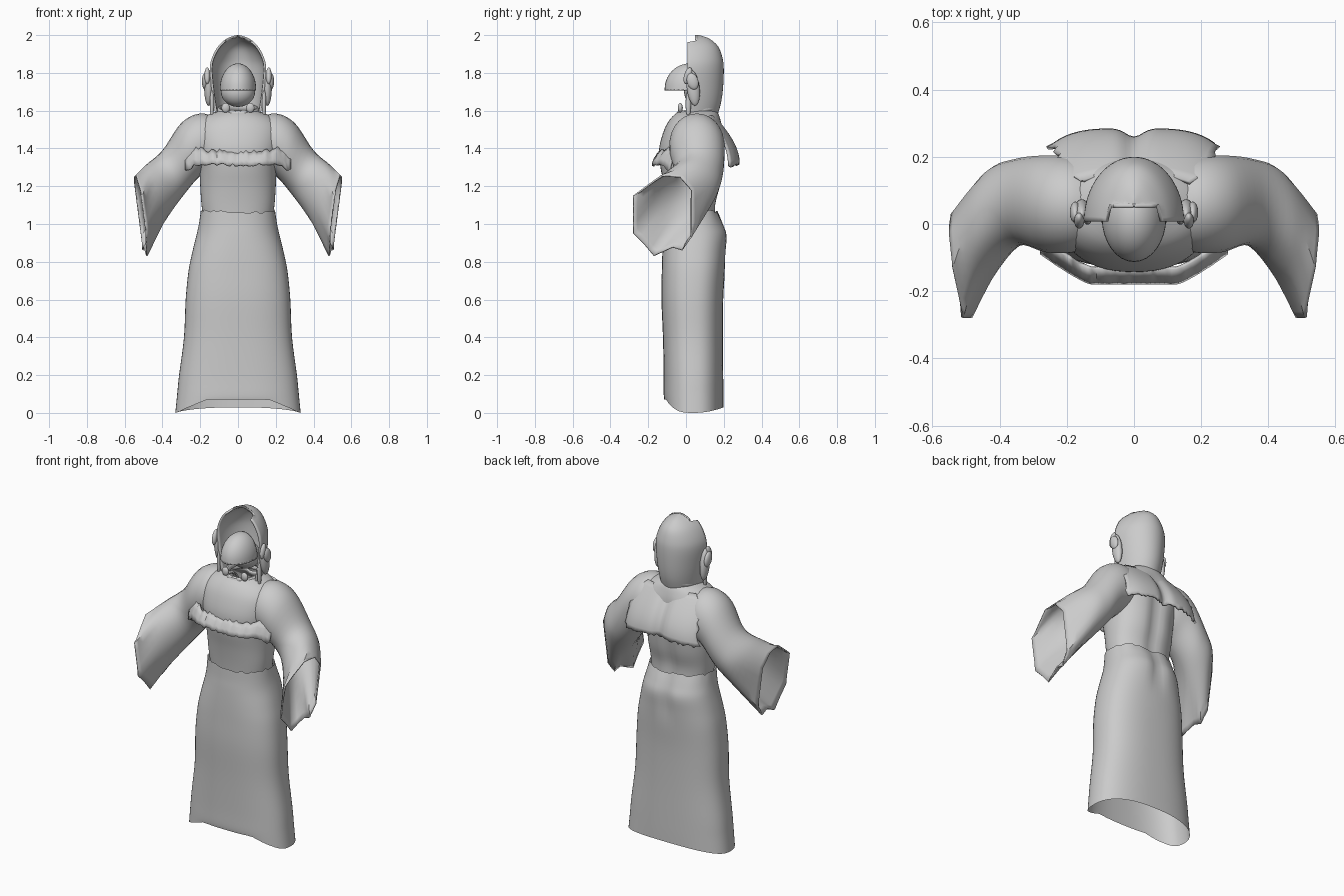
import bpy, bmesh, math, random
from mathutils import Vector, Matrix

if "Cube" in bpy.data.objects:
    bpy.data.objects.remove(bpy.data.objects["Cube"])

random.seed(4)
grey = bpy.data.materials.new("cloth grey")
grey.diffuse_color = (0.6, 0.6, 0.6, 1)
grey.use_nodes = True
grey.node_tree.nodes["Principled BSDF"].inputs["Base Color"].default_value = grey.diffuse_color


def finish(name, bm, thick=0, angle=45, offset=-1):
    bmesh.ops.recalc_face_normals(bm, faces=bm.faces)
    me = bpy.data.meshes.new(name)
    bm.to_mesh(me)
    bm.free()
    me.materials.append(grey)
    ob = bpy.data.objects.new(name, me)
    bpy.context.collection.objects.link(ob)
    bpy.ops.object.select_all(action='DESELECT')
    ob.select_set(True)
    bpy.context.view_layer.objects.active = ob
    bpy.ops.object.shade_smooth_by_angle(angle=math.radians(angle))
    if thick:
        m = ob.modifiers.new("thickness", 'SOLIDIFY')
        m.thickness, m.offset = thick, offset
    return ob


def sheet(name, rows, closed=False, **kw):
    """Skin a list of equal rows of points."""
    bm = bmesh.new()
    vs = [[bm.verts.new(p) for p in r] for r in rows]
    n = len(rows[0])
    for a, b in zip(vs, vs[1:]):
        for i in range(n if closed else n - 1):
            j = (i + 1) % n
            bm.faces.new((a[i], a[j], b[j], b[i]))
    bmesh.ops.remove_doubles(bm, verts=bm.verts, dist=0.0002)
    return finish(name, bm, **kw)


def smooth(rows, sub=4):
    """Catmull-Rom in-betweens for rows (or tuples) of numbers."""
    rows = [[Vector(p) for p in r] for r in rows]
    out = []
    for k in range(len(rows) - 1):
        q = [rows[max(0, min(len(rows) - 1, k + d))] for d in (-1, 0, 1, 2)]
        for s in range(sub):
            t = s / sub
            out.append([0.5 * (2 * b + (c - a) * t + (2 * a - 5 * b + 4 * c - d) * t * t
                               + (3 * b - a - 3 * c + d) * t ** 3) for a, b, c, d in zip(*q)])
    return out + [rows[-1]]


def body_ring(z, hx, yf, yb, power=2.5, cleft=0.0, n=56):
    pts = []
    for i in range(n):
        a = 2 * math.pi * i / n
        c, s = math.cos(a), math.sin(a)
        x = hx * math.copysign(abs(c) ** (2 / power), c)
        y = (yf + yb) / 2 + (yb - yf) / 2 * math.copysign(abs(s) ** (2 / power), s)
        if s > 0:
            y -= cleft * math.exp(-(x / 0.04) ** 2)
        pts.append(Vector((x, y, z)))
    return pts


# skirt, with a hem raised at the front and a ragged waist
skirt = [body_ring(*r) for r in (
    (0.0, .332, -.115, .198), (0.1, .322, -.118, .198), (0.2, .312, -.118, .197),
    (0.4, .286, -.122, .195), (0.6, .277, -.13, .197), (0.75, .262, -.128, .205),
    (0.85, .242, -.125, .213, 2.4, .012), (0.94, .22, -.12, .22, 2.3, .02),
    (1.0, .207, -.115, .2, 2.3, .015), (1.06, .197, -.112, .172, 2.3, .01))]
for p in skirt[0]:
    if p.y < 0.04:
        p.z = 0.07 * min(1, max(0, (0.335 - abs(p.x)) / 0.17))
        p.z *= min(1, (0.04 - p.y) / 0.1)
    else:
        p.z = 0.03 * ((p.y - 0.04) / 0.16) ** 2
for p in skirt[-1]:
    p.z += random.uniform(-.008, .008) + (0.01 * abs(p.x) / 0.2)
sheet("skirt", smooth(skirt), closed=True)

# torso up to the neck
sheet("torso", smooth([body_ring(*r) for r in (
    (1.0, .18, -.09, .16, 2.3, .01), (1.1, .193, -.1, .16, 2.3, .015),
    (1.2, .2, -.115, .185, 2.3, .02), (1.3, .205, -.135, .2, 2.3, .02),
    (1.4, .225, -.142, .21, 2.3, .02), (1.5, .23, -.115, .2, 2.2, .01),
    (1.56, .19, -.08, .18, 2.1), (1.595, .12, -.04, .165, 2),
    (1.6, .1, -.03, .15, 2))]), closed=True)

# wide sleeves whose mouths open outward
mouth = [(-.13, 1.26), (-.03, 1.25), (.03, 1.18), (.03, 1.05), (.03, .93), (-.02, .86), (-.07, .875),
         (-.17, .83), (-.22, .89), (-.28, .95), (-.28, 1.05), (-.28, 1.15), (-.2, 1.21)]
N = 2 * len(mouth)
for side, label in ((1, "right"), (-1, "left")):
    rings = []
    for tx, tz, bx, bz, yf, yb in (
            (.10, 1.56, .10, 1.32, -.06, .17), (.2, 1.585, .16, 1.28, -.085, .2),
            (.30, 1.535, .215, 1.24, -.085, .205), (.40, 1.39, .29, 1.15, -.065, .195),
            (.485, 1.315, .37, 1.04, -.15, .16)):
        top, bot = Vector((tx, 0, tz)), Vector((bx, 0, bz))
        ring = []
        for i in range(N):
            a = 2 * math.pi * i / N
            p = (top + bot) / 2 + (top - bot) / 2 * math.cos(a)
            p.y = (yf + yb) / 2 + (yb - yf) / 2 * math.sin(a)
            ring.append(p)
        rings.append(ring)
    last = []
    for i, (y, z) in enumerate(mouth):
        y2, z2 = mouth[(i + 1) % len(mouth)]
        for yy, zz in ((y, z), ((y + y2) / 2, (z + z2) / 2)):
            last.append(Vector((.553 - .13 * (1.24 - zz) - .12 * max(0, -yy), yy, zz)))
    rings.append(last)
    rings = [[Vector((side * p.x, p.y, p.z)) for p in r] for r in rings]
    sheet(label + "_sleeve", smooth(rings, 5), closed=True, thick=0.008)

# ragged band over the chest
rows = [[], [], [], []]
for i in range(41):
    x = -.28 + .56 * i / 40
    e = max(0, (abs(x) - .13) / .15)
    up = random.uniform(-.01, .008) + (.015 if abs(x) > .17 else 0)
    low = random.uniform(-.008, .008) - .025 * (abs(x) > .24)
    y = -.18 + .09 * e ** 1.2
    for k, row in enumerate(rows):
        t = k / 3
        row.append(Vector((x, y + .045 * (1 - t) ** 1.5, (1.39 + up) * (1 - t) + (1.315 + low) * t)))
sheet("chest_band", rows, thick=0.012)

# two-lobed cape over the shoulder blades
rows = []
for k in range(11):
    s = k / 10
    row = []
    half = .17 + .085 * math.sqrt(s)
    for i in range(37):
        u = -1 + i / 18
        x = half * u + (random.uniform(-.015, .015) if abs(u) == 1 else 0)
        y = .155 + .13 * math.sin(s * math.pi / 2) - .055 * s * u ** 4
        y -= .025 * math.exp(-(x / .035) ** 2) + .03 * (1 - s) * u * u
        z = 1.575 - .25 * s - .02 * s * u * u + (random.uniform(-.008, .008) if k == 10 else 0)
        row.append(Vector((x, y, z)))
    rows.append(row)
sheet("back_cape", rows, thick=0.012)

# half-shell hood with a square notch at the crown
rows = []
for (z, w, yb), in smooth([[r] for r in (
        (1.57, .118, .165), (1.64, .13, .185), (1.72, .141, .196), (1.82, .149, .2),
        (1.88, .138, .193), (1.94, .106, .17), (1.98, .062, .125), (1.997, .02, .08), (2.0, .0, .062))]):
    row = []
    for i in range(41):
        a = math.pi * i / 40
        x, y = w * math.cos(a), .008 + (yb - .008) * math.sin(a)
        if z > 1.9 and abs(x) < .076:
            y = max(y, .06)
        row.append(Vector((x, y, z)))
    rows.append(row)
sheet("hood", rows, thick=0.012, angle=50)


def ellipsoid(name, loc, size, cut=None, rot=0, **kw):
    bm = bmesh.new()
    bmesh.ops.create_uvsphere(bm, u_segments=32, v_segments=20, radius=1)
    if cut:
        for co, no in cut:
            bmesh.ops.bisect_plane(bm, geom=bm.verts[:] + bm.edges[:] + bm.faces[:],
                                   plane_co=co, plane_no=no, clear_outer=True)
    bmesh.ops.transform(bm, verts=bm.verts, matrix=Matrix.Translation(loc)
                        @ Matrix.Rotation(rot, 4, 'X') @ Matrix.Diagonal((*size, 1)))
    return finish(name, bm, **kw)


# domed visor and the mask below it
ellipsoid("visor", (0, .02, 1.715), (.096, .133, .135),
          [((0, 0, 0), (0, 0, -1)), ((0, .3, 0), (0, 1, 0))], thick=0.008)
ellipsoid("mask", (0, .07, 1.7), (.09, .08, .08))

# collar ring, dipping at the front
rows = []
for i in range(41):
    a = 2 * math.pi * i / 40
    c, s = math.cos(a), math.sin(a)
    rows.append([Vector(((.1 + .013 * math.cos(b)) * c, .06 + (.1 + .013 * math.cos(b)) * s,
                         1.598 + .022 * s + .02 * math.sin(b)))
                 for b in (2 * math.pi * j / 10 for j in range(10))])
sheet("collar", rows, closed=True)

# ear guards, straps and throat clasps
for side, label in ((1, "right"), (-1, "left")):
    ellipsoid(label + "_ear_guard", (side * .155, .038, 1.72), (.024, .034, .095), rot=.12)
    ellipsoid(label + "_ear_boss", (side * .175, .035, 1.755), (.016, .03, .045), rot=.3)
    ellipsoid(label + "_ear_fin", (side * .163, .01, 1.785), (.015, .02, .045), rot=-.3)
    ellipsoid(label + "_strap", (side * .138, .012, 1.635), (.011, .014, .075))
    ellipsoid(label + "_clasp", (side * .065, -.03, 1.615), (.022, .013, .026))
    ellipsoid(label + "_clasp_pin", (side * .03, -.035, 1.59), (.02, .01, .014))
